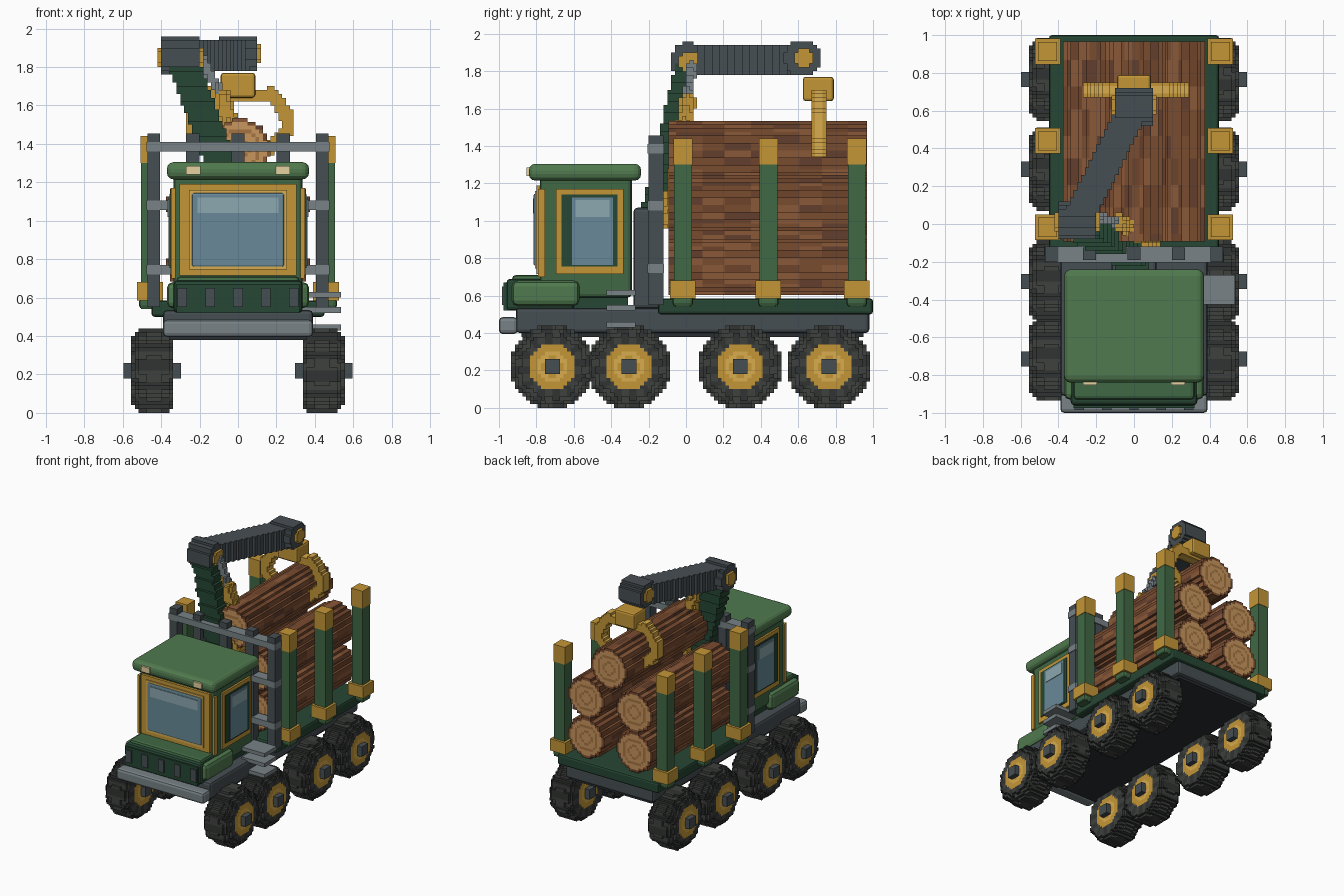
import bpy, math, random
from mathutils import Vector

if "Cube" in bpy.data.objects:
    bpy.data.objects.remove(bpy.data.objects["Cube"])

random.seed(4)
V = 0.02  # voxel size


def mat(name, rgb):
    m = bpy.data.materials.new(name)
    m.diffuse_color = [((c / 255 + 0.055) / 1.055) ** 2.4 for c in rgb] + [1]
    m.use_nodes = True
    m.node_tree.nodes["Principled BSDF"].inputs["Base Color"].default_value = m.diffuse_color
    return m


GREEN = mat("green", (80, 122, 78))
MID = mat("mid_green", (64, 104, 68))
DARK = mat("dark_green", (38, 70, 51))
GOLD = mat("gold", (196, 150, 54))
LGOLD = mat("light_gold", (216, 172, 78))
GREY = mat("dark_grey", (70, 78, 82))
LGREY = mat("light_grey", (120, 130, 134))
UNDER = mat("underside", (42, 46, 50))
TYRE = mat("tyre", (48, 51, 49))
TREAD = mat("tread", (62, 65, 62))
GLASS = mat("glass", (104, 138, 152))
SHINE = mat("glass_shine", (140, 168, 176))
LAMP = mat("lamp", (230, 210, 160))
BARK = [mat("bark_%d" % i, c) for i, c in enumerate([(122, 76, 48), (138, 88, 56), (98, 62, 44), (110, 68, 42)])]
WOOD, RING = mat("wood", (200, 150, 92)), mat("ring", (164, 116, 66))


def add(name, mesh, loc=(0, 0, 0), rot=0):
    o = bpy.data.objects.new(name, mesh)
    o.location = loc
    o.rotation_euler.z = rot
    bpy.context.collection.objects.link(o)
    return o


def box(name, x, y, z, m, bevel=0, seg=2, mirror=False):
    """Box from (low, high) ranges, optionally bevelled and repeated at -x."""
    P = [(a, b, c) for a in x for b in y for c in z]
    F = [(0, 1, 3, 2), (4, 6, 7, 5), (0, 4, 5, 1), (2, 3, 7, 6), (0, 2, 6, 4), (1, 5, 7, 3)]
    me = bpy.data.meshes.new(name)
    me.from_pydata(P, [], F)
    me.materials.append(m)
    o = add(name, me)
    if bevel:
        b = o.modifiers.new("bevel", 'BEVEL')
        b.width, b.segments = bevel, seg
    if mirror:
        box(name + "_left", (-x[1], -x[0]), y, z, m, bevel, seg)
    return o


def vox(name, lo, hi, f, mats):
    """Voxel mesh; f(x, y, z) gives a material index or None for empty."""
    n = [round((hi[k] - lo[k]) / V) for k in range(3)]
    cells = {}
    for i in range(n[0]):
        for j in range(n[1]):
            for k in range(n[2]):
                r = f(lo[0] + (i + .5) * V, lo[1] + (j + .5) * V, lo[2] + (k + .5) * V)
                if r is not None:
                    cells[i, j, k] = r
    ids, faces, idx = {}, [], []
    for c, r in cells.items():
        for ax in range(3):
            for s in (0, 1):
                q = list(c)
                q[ax] += 2 * s - 1
                if tuple(q) in cells:
                    continue
                u, w = (ax + 1) % 3, (ax + 2) % 3
                quad = []
                for du, dw in ((0, 0), (1, 0), (1, 1), (0, 1)):
                    p = list(c)
                    p[ax] += s
                    p[u] += du
                    p[w] += dw
                    quad.append(ids.setdefault(tuple(p), len(ids)))
                faces.append(quad if s else quad[::-1])
                idx.append(r)
    me = bpy.data.meshes.new(name)
    me.from_pydata([[lo[k] + p[k] * V for k in range(3)] for p in ids], [], faces)
    for m in mats:
        me.materials.append(m)
    me.polygons.foreach_set("material_index", idx)
    return me


def near(p, a, b, r):
    """Is p within r of the segment a-b?"""
    a, d = Vector(a), Vector(b) - Vector(a)
    t = max(0, min(1, (Vector(p) - a).dot(d) / d.length_squared))
    return (a + d * t - Vector(p)).length < r


def sheared(p, a, b, ax, half):
    """Is p inside a bar from a to b whose cross-section is square to axis ax?"""
    t = (p[ax] - a[ax]) / (b[ax] - a[ax])
    return 0 <= t <= 1 and all(k == ax or abs(p[k] - a[k] - t * (b[k] - a[k])) < half[k] for k in range(3))


# Wheels: one voxel mesh shared by eight objects, outer side at +x
def wheel(x, y, z):
    r = math.hypot(y, z)
    if max(abs(y), abs(z)) < 0.04:
        return 2 if abs(x) < 0.14 else None
    if r < 0.125:
        return (1 if 0.055 < r < 0.085 else 0) if abs(x) < 0.12 else None
    lug = int((math.atan2(z, y) + math.pi) / math.pi * 12) % 2
    limit = 0.224 if abs(x) < 0.08 else 0.205 if abs(x) < 0.1 else 0.18
    if abs(x) < 0.11 and r < limit - (0.012 if lug and abs(x) > 0.04 else 0):
        return 4 if lug else 3


wm = vox("wheel", (-.15, -.24, -.24), (.15, .24, .24), wheel, [GOLD, LGOLD, GREY, TYRE, TREAD])
for n, y in enumerate((-.715, -.305, .29, .765)):
    add("wheel_right_%d" % n, wm, (.447, y, .22))
    add("wheel_left_%d" % n, wm, (-.447, y, .22), math.pi)

# Chassis, bumper and bed
box("chassis", (-.39, .39), (-.91, .98), (.40, .535), GREY, .02)
box("chassis_underside", (-.36, .36), (-.88, .95), (.38, .42), UNDER)
box("bumper", (-.39, .39), (-1, -.9), (.395, .485), LGREY, .02)
box("bed", (-.45, .45), (-.15, 1), (.50, .585), DARK, .015)

# Side stakes with gold feet and caps
for n, y in enumerate((-.017, .44, .913)):
    box("stake_%d" % n, (.41, .505), (y - .048, y + .048), (.54, 1.31), MID, mirror=True)
    box("stake_bracket_%d" % n, (.40, .515), (y - .055, y + .055), (.54, .60), MID, .02, mirror=True)
    box("stake_foot_%d" % n, (.39, .525), (y - .068, y + .068), (.585, .68), GOLD, mirror=True)
    box("stake_cap_%d" % n, (.407, .508), (y - .051, y + .051), (1.30, 1.44), GOLD, mirror=True)

# Headboard
box("headboard_post", (.405, .47), (-.2, -.12), (.55, 1.455), GREY, mirror=True)
box("headboard_inner_post", (.2, .27), (-.19, -.125), (.55, 1.455), GREY, mirror=True)
box("headboard_centre_post", (-.035, .035), (-.19, -.125), (.55, 1.455), GREY)
for n, z in enumerate((.72, 1.055, 1.36)):
    box("headboard_bar_%d" % n, (-.475, .475), (-.205, -.118), (z, z + .05), LGREY)


# Logs with patchy bark and ringed ends
def log_mesh(n):
    patch = {}

    def f(x, y, z):
        r = math.hypot(x, z)
        a = math.atan2(z, x)
        if r > 0.157:
            return None
        if abs(y) > 0.5 and r < 0.135:
            return 5 if 0.04 < r < 0.058 or 0.088 < r < 0.106 else 4
        if abs(y) > 0.52:
            return None
        key = (int((a + 4) * 4), int((y + 1) / 0.13))
        if key not in patch:
            patch[key] = random.choice((0, 0, 0, 1, 1, 2, 3))
        return patch[key]
    return vox("log_%d" % n, (-.16, -.53, -.16), (.16, .53, .16), f, BARK + [WOOD, RING])


for n, (x, z) in enumerate(((-.215, .763), (.215, .763), (-.215, 1.085), (.215, 1.085), (.01, 1.375))):
    add("log_%d" % n, log_mesh(n), (x, .437, z))

# Hood and grille
box("hood", (-.335, .335), (-.96, -.60), (.52, .69), DARK, .02)
box("hood_top", (-.32, .32), (-.93, -.60), (.66, .71), MID, .02)
box("fender", (.30, .37), (-.93, -.57), (.545, .68), GREEN, .03, mirror=True)
box("grille_bar", (-.32, .32), (-.975, -.94), (.52, .67), DARK)
for i in range(5):
    x = (i - 2) * .145
    box("grille_slot_%d" % i, (x - .025, x + .025), (-.985, -.96), (.55, .65), GREY)

# Cab
box("cab_body", (-.335, .335), (-.78, -.29), (.59, 1.24), MID, .02)
box("cab_base", (-.30, .30), (-.80, -.31), (.50, .62), DARK)
box("roof", (-.37, .37), (-.84, -.24), (1.215, 1.305), GREEN, .035, 3)
box("roof_lamp", (.195, .27), (-.852, -.82), (1.24, 1.285), LAMP, mirror=True)
box("windscreen_frame", (-.305, .305), (-.80, -.77), (.715, 1.19), GOLD)
box("windscreen_rim", (-.255, .255), (-.808, -.78), (.745, 1.16), LGOLD)
box("windscreen", (-.24, .24), (-.815, -.78), (.76, 1.145), GLASS, .01)
box("windscreen_shine", (-.21, .21), (-.819, -.80), (1.04, 1.12), SHINE)
box("side_frame", (.33, .35), (-.695, -.335), (.715, 1.17), GOLD, mirror=True)
box("side_recess", (.34, .356), (-.665, -.365), (.755, 1.14), DARK, mirror=True)
box("side_window", (.34, .362), (-.61, -.39), (.765, 1.125), GLASS, mirror=True)
box("side_shine", (.34, .366), (-.59, -.41), (1.02, 1.11), SHINE, mirror=True)
box("corner_trim", (.325, .345), (-.79, -.755), (.70, 1.17), GOLD, mirror=True)

# Steps on the right side
for n, z in enumerate((.43, .52, .60)):
    box("step_%d" % n, (.33, .535), (-.425, -.27), (z, z + .03), LGREY)

# Crane column, lifting arm, main beam and cylinder
box("crane_column", (-.12, .12), (-.28, -.12), (.53, 1.07), GREY, .02)
A, B, C = (.02, -.2, 1.0), (-.30, .0, 1.86), (0, .625, 1.86)
lo, hi = (-.42, -.32, .94), (.22, .76, 1.98)
add("lifting_arm", vox("lifting_arm", lo, (.22, .1, 1.94), lambda *p: 0 if sheared(p, A, B, 2, (.085, .052, 0)) else None, [DARK]))


def beam(x, y, z):
    p = (x, y, z)
    for cx, cy, cz in ((-.305, .015, 1.855), (0, .625, 1.87)):
        r = math.hypot(y - cy, z - cz)
        if abs(x - cx) < .105 and r < .1:
            return 0
        if abs(x - cx) < .12 and r < .052:
            return 1
    return 0 if sheared(p, (-.305, .015, 1.85), (0, .625, 1.865), 1, (.09, 0, .08)) else None


add("main_beam", vox("main_beam", (-.44, -.1, 1.74), (.14, .76, 1.98), beam, [GREY, GOLD]))


def cylinder(*p):
    if near(p, (.1, -.09, 1.0), (-.08, .01, 1.64), .045):
        return 0
    return 1 if near(p, (-.08, .01, 1.64), (-.19, .03, 1.84), .028) else None


add("lift_cylinder", vox("lift_cylinder", (-.26, -.16, .94), (.18, .1, 1.92), cylinder, [GOLD, LGREY]))

# Grapple holding the top log
box("grapple_rotator", (-.09, .09), (.625, .79), (1.64, 1.77), GOLD, .015)
CLAW = [(0, 1.65), (.17, 1.655), (.235, 1.57), (.255, 1.48), (.2, 1.41), (.15, 1.37)]


def claw(x, y, z):
    if abs(y) < .04 and any(near((abs(x), 0, z), (a[0], 0, a[1]), (b[0], 0, b[1]), .036) for a, b in zip(CLAW, CLAW[1:])):
        return 1 if abs(y) < .02 else 0


add("grapple_claws", vox("grapple_claws", (-.32, -.06, 1.3), (.32, .06, 1.72), claw, [GOLD, LGOLD]), (.01, .71, 0))
